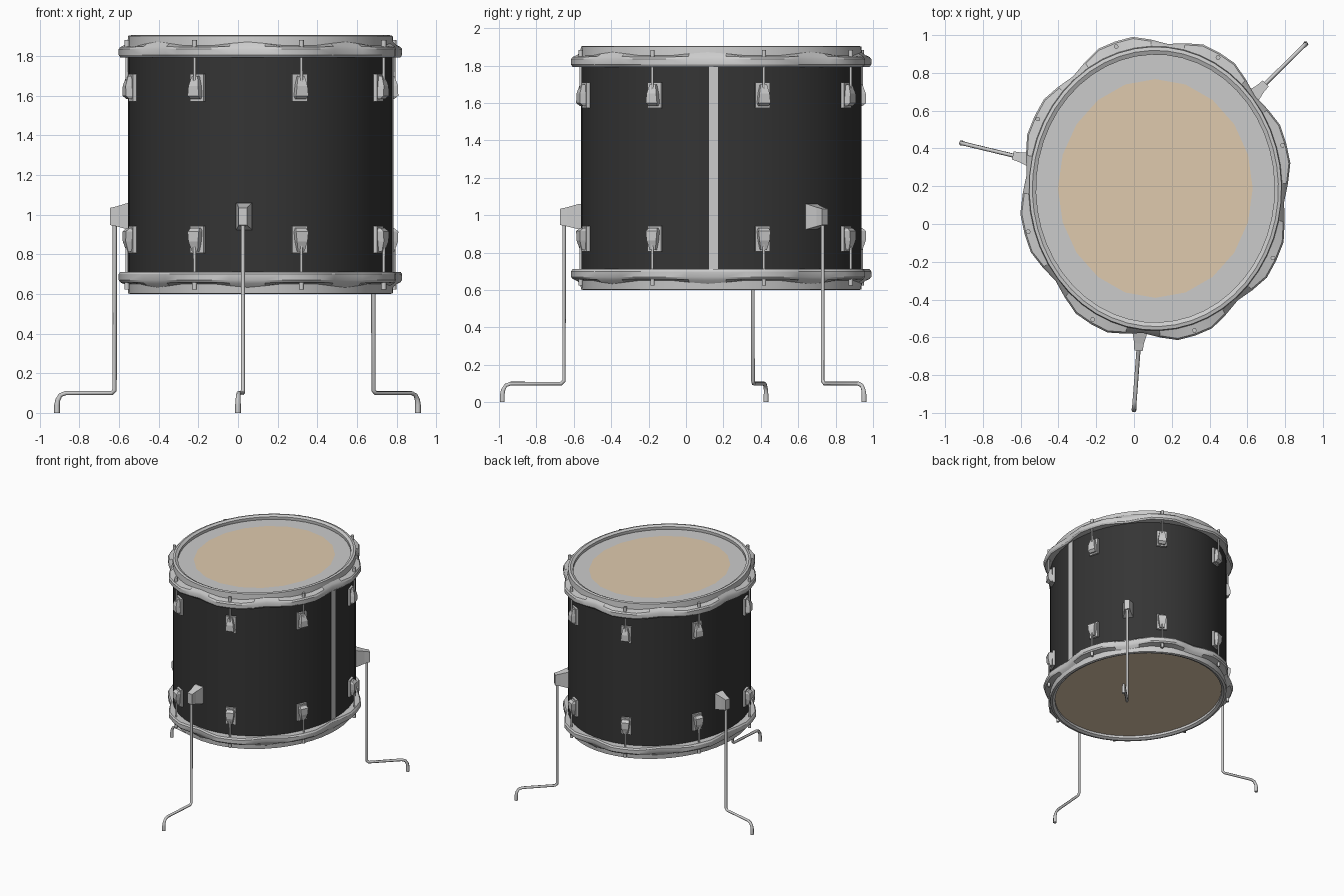
import bpy, bmesh
from math import sin, cos, radians, tau
from mathutils import Vector

if "Cube" in bpy.data.objects:
    bpy.data.objects.remove(bpy.data.objects["Cube"])

CX, CY, RX, RY = 0.113, 0.188, 0.668, 0.75   # slightly oval drum
FLIP = 2.505                                 # z -> FLIP - z mirrors top to bottom
LUGS = [radians(17 + 45 * i) for i in range(8)]


def mat(name, rgb):
    m = bpy.data.materials.new(name)
    m.diffuse_color = (*rgb, 1)
    m.use_nodes = True
    m.node_tree.nodes["Principled BSDF"].inputs["Base Color"].default_value = m.diffuse_color
    return m


BLACK = mat("black_shell", (0.035, 0.035, 0.035))
TAN = mat("tan_skin", (0.74, 0.59, 0.42))


def oval(a, r, z):
    return Vector((CX + RX * r * cos(a), CY + RY * r * sin(a), z))


def make(name, bm, material=None, smooth=None):
    bmesh.ops.recalc_face_normals(bm, faces=bm.faces[:])
    me = bpy.data.meshes.new(name)
    bm.to_mesh(me)
    bm.free()
    ob = bpy.data.objects.new(name, me)
    bpy.context.collection.objects.link(ob)
    if material:
        me.materials.append(material)
    if smooth:
        bpy.ops.object.select_all(action='DESELECT')
        ob.select_set(True)
        bpy.context.view_layer.objects.active = ob
        bpy.ops.object.shade_smooth_by_angle(angle=radians(smooth))
    return ob


def rings(name, loops, closed=False, caps=False, material=None, smooth=None):
    """Skin a list of equal-length point loops."""
    bm = bmesh.new()
    vs = [[bm.verts.new(p) for p in loop] for loop in loops]
    n = len(vs[0])
    for k in range(len(vs) if closed else len(vs) - 1):
        a, b = vs[k], vs[(k + 1) % len(vs)]
        for i in range(n):
            j = (i + 1) % n
            bm.faces.new((a[i], a[j], b[j], b[i]))
    if caps:
        bm.faces.new(vs[0])
        bm.faces.new(vs[-1])
    return make(name, bm, material, smooth)


def circle(r, z, n=48):
    return [oval(tau * i / n, r, z) for i in range(n)]


def disc(name, r, z, n, up, material):
    bm = bmesh.new()
    pts = circle(r, z, n)
    bm.faces.new([bm.verts.new(p) for p in (pts if up else pts[::-1])])
    f = bm.faces[:][0]
    f.normal_update()
    me = bpy.data.meshes.new(name)
    bm.to_mesh(me)
    bm.free()
    me.materials.append(material) if material else None
    bpy.context.collection.objects.link(bpy.data.objects.new(name, me))


def rod(name, pts, rad, radii=None):
    cu = bpy.data.curves.new(name, 'CURVE')
    cu.dimensions = '3D'
    cu.bevel_depth = rad
    cu.bevel_resolution = 1
    cu.use_fill_caps = True
    sp = cu.splines.new('POLY')
    sp.points.add(len(pts) - 1)
    for i, p in enumerate(pts):
        sp.points[i].co = (*p, 1)
        sp.points[i].radius = radii[i] if radii else 1
    bpy.context.collection.objects.link(bpy.data.objects.new(name, cu))


# Shell and its seam strip
rings("shell", [circle(1, 0.66), circle(1, 1.84)], material=BLACK, smooth=40)
seam = []
for z in (0.69, 1.81):
    seam.append([oval(radians(a), r, z) for a, r in
                 ((-5, 0.99), (-5, 1.006), (-1.3, 1.006), (-1.3, 0.99))])
rings("seam_strip", seam, caps=True)

# Drum heads
disc("top_head_border", 0.965, 1.872, 48, True, None)
disc("top_head_skin", 0.772, 1.876, 20, True, TAN)
disc("bottom_head", 0.965, 0.63, 48, False, TAN)

# Hoops: the flange swells outwards at every lug
SWELL = [1, 1, 0.45, 0, 0.45, 1]


def hoop(name, flip):
    loops = []
    for i in range(48):
        a = LUGS[0] + tau * i / 48
        s = SWELL[i % 6]
        out = 1.025 + 0.06 * s
        prof = [(0.945, 1.862), (0.945, 1.895), (0.975, 1.906), (1.0, 1.902),
                (1.005, 1.872 - 0.018 * s), (out - 0.012, 1.852 - 0.006 * s),
                (out, 1.835), (out, 1.805), (out - 0.012, 1.793), (0.99, 1.793)]
        loops.append([oval(a, r, FLIP - z if flip else z) for r, z in prof])
    rings(name, loops, closed=True, smooth=30)


hoop("top_hoop", False)
hoop("bottom_hoop", True)


# Lugs with backing plate, casing and tension rod
def lug(tag, a, flip):
    base = oval(a, 1, 0)
    n = Vector((cos(a) / RX, sin(a) / RY, 0)).normalized()
    t = Vector((-n.y, n.x, 0))

    def block(name, levels):   # levels: (z, half width, depth)
        loops = []
        for z, w, d in levels:
            zz = 2.515 - z if flip else z
            loops.append([base + t * x + n * o + Vector((0, 0, zz))
                          for x, o in ((-w, -0.02), (w, -0.02), (w, d), (-w, d))])
        rings(name, loops, caps=True)

    block("lug_plate_" + tag, [(1.572, 0.04, 0.016), (1.709, 0.04, 0.016)])
    block("lug_casing_" + tag, [(1.583, 0.026, 0.03), (1.60, 0.033, 0.05),
                                (1.65, 0.028, 0.05), (1.70, 0.017, 0.034)])
    zs = [FLIP - z if flip else z for z in (1.66, 1.862, 1.862, 1.882)]
    p = base + n * 0.036
    rod("tension_rod_" + tag, [p + Vector((0, 0, z)) for z in zs[:2]], 0.008)
    rod("rod_head_" + tag, [p + Vector((0, 0, z)) for z in (zs[2] - 0.02 * (-1 if flip else 1), zs[3])], 0.013)


for i, a in enumerate(LUGS):
    lug(f"top_{i}", a, False)
    lug(f"bottom_{i}", a, True)

# Legs: bracket, bent rod and foot
LEGS = {"front": ((0.025, -0.652), (0.0, -0.982)),
        "left": ((-0.622, 0.358), (-0.913, 0.428)),
        "right": ((0.683, 0.73), (0.908, 0.952))}
for tag, (top, foot) in LEGS.items():
    P, F = Vector((*top, 0)), Vector((*foot, 0))
    d = (F - P).normalized()
    t = Vector((-d.y, d.x, 0))
    loops = []
    for o, w, lo, hi in ((-0.13, 0.04, 0.92, 1.06), (-0.08, 0.04, 0.925, 1.06),
                         (-0.02, 0.026, 0.94, 1.043), (0.02, 0.022, 0.948, 1.034)):
        loops.append([P + d * o + t * x + Vector((0, 0, z))
                      for x, z in ((-w, lo), (w, lo), (w, hi), (-w, hi))])
    rings("leg_bracket_" + tag, loops, caps=True)
    up = lambda v, z: v + Vector((0, 0, z))
    path = [up(P, 1.0), up(P, 0.115), up(P + d * 0.015, 0.10), up(F - d * 0.045, 0.10),
            up(F - d * 0.018, 0.09), up(F - d * 0.004, 0.065), up(F, 0.04), up(F, 0)]
    rod("leg_" + tag, path, 0.011, [1, 1, 1, 1, 1, 1.15, 1.3, 1.35])
